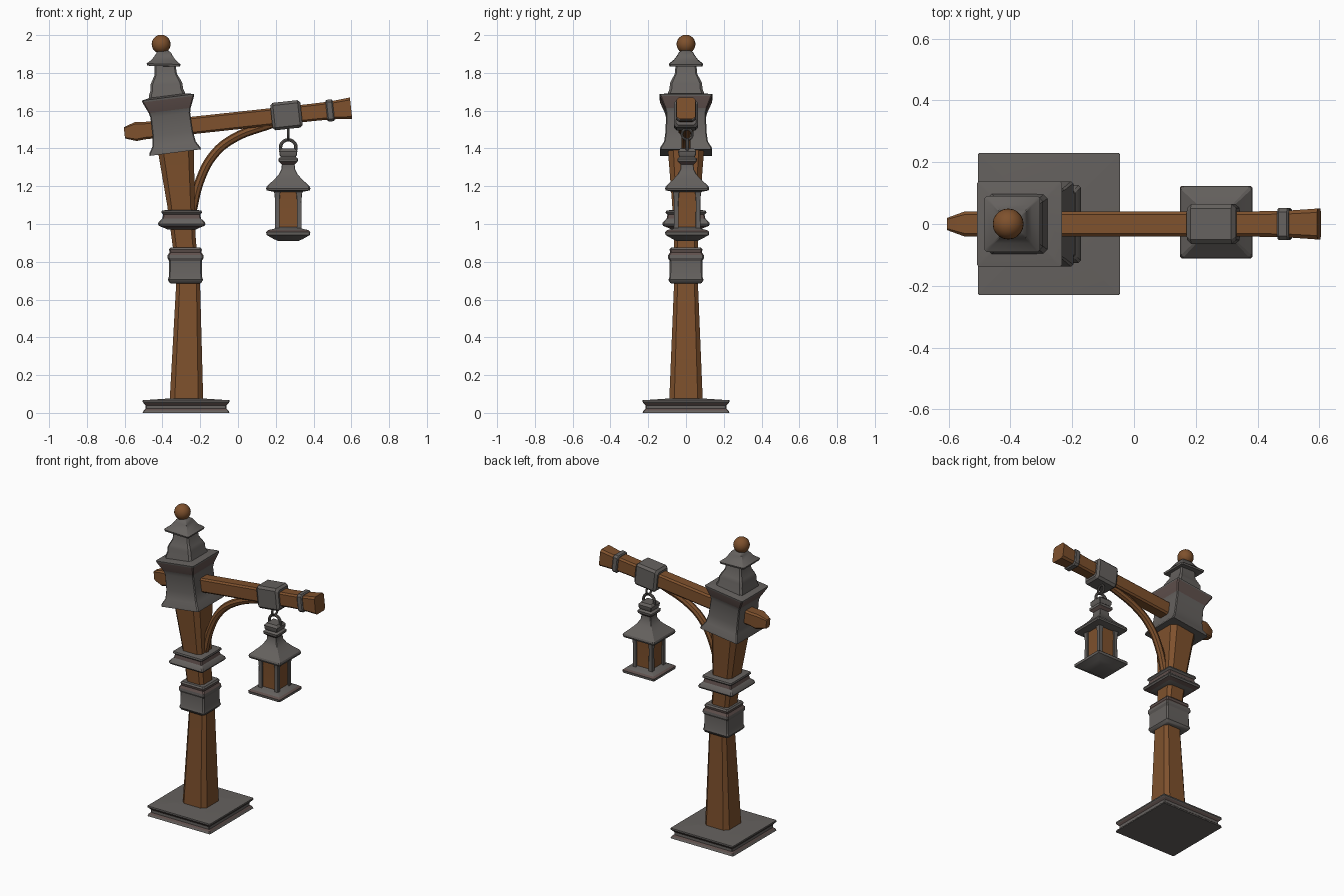
import bpy, bmesh, math
from mathutils import Matrix, Vector

if "Cube" in bpy.data.objects:
    bpy.data.objects.remove(bpy.data.objects["Cube"])


def mat(name, rgb):
    m = bpy.data.materials.new(name)
    m.diffuse_color = (*rgb, 1)
    m.use_nodes = True
    m.node_tree.nodes["Principled BSDF"].inputs["Base Color"].default_value = m.diffuse_color
    return m


WOOD = mat("wood_brown", (0.21, 0.082, 0.026))
IRON = mat("iron_grey", (0.13, 0.12, 0.113))
RUST = mat("rusty_grey", (0.115, 0.08, 0.073))


def finish(ob):
    bpy.ops.object.select_all(action='DESELECT')
    ob.select_set(True)
    bpy.context.view_layer.objects.active = ob
    bpy.ops.object.shade_smooth_by_angle(angle=math.radians(28))


def loft(name, sections, loc, tilt=0, chamfer=0.1, material=IRON, rust=()):
    """Stack of chamfered squares (z, half_x, half_y, centre_x), tilted about y.
    rust lists the bands (by index) that take the rusty colour."""
    bm = bmesh.new()
    rings = []
    for s in sections:
        z, hx = s[0], s[1]
        hy = s[2] if len(s) > 2 else hx
        cx = s[3] if len(s) > 3 else 0
        c = chamfer * min(hx, hy)
        pts = [(hx, -hy + c), (hx, hy - c), (hx - c, hy), (-hx + c, hy),
               (-hx, hy - c), (-hx, -hy + c), (-hx + c, -hy), (hx - c, -hy)]
        rings.append([bm.verts.new((cx + x, y, z)) for x, y in pts])
    for i in range(len(rings) - 1):
        a, b = rings[i], rings[i + 1]
        for k in range(8):
            n = (k + 1) % 8
            f = bm.faces.new((a[k], a[n], b[n], b[k]))
            f.material_index = 1 if i in rust else 0
    bm.faces.new(rings[0][::-1])
    bm.faces.new(rings[-1])
    bmesh.ops.recalc_face_normals(bm, faces=bm.faces)
    me = bpy.data.meshes.new(name)
    bm.to_mesh(me)
    bm.free()
    me.materials.append(material)
    me.materials.append(RUST)
    ob = bpy.data.objects.new(name, me)
    bpy.context.collection.objects.link(ob)
    ob.matrix_world = Matrix.Translation(loc) @ Matrix.Rotation(math.radians(tilt), 4, 'Y')
    finish(ob)
    return ob


def ring(name, loc, rot, major, minor, stretch=1.0):
    bpy.ops.mesh.primitive_torus_add(major_segments=20, minor_segments=8, location=loc,
                                     rotation=rot, major_radius=major, minor_radius=minor)
    ob = bpy.context.object
    ob.name = name
    ob.scale.y = stretch
    ob.data.materials.append(IRON)
    finish(ob)


# Base plate with a hollowed edge
loft("base_plate", [(0, .23), (.012, .225), (.022, .214), (.04, .214), (.052, .225),
                    (.058, .23), (.067, .229), (.075, .11)],
     (-.275, 0, 0), chamfer=.02, rust=(1, 3))

# Leaning wooden post
loft("post", [(.06, .089, .089, -.273), (.69, .063, .063, -.264), (.80, .061, .061, -.274),
              (.93, .064, .064, -.288), (1.10, .073, .073, -.302), (1.42, .098, .098, -.332)],
     (0, 0, 0), chamfer=.3, material=WOOD)

# Iron collars on the post
loft("lower_collar", [(.685, .078), (.69, .085), (.705, .093), (.72, .088), (.805, .087),
                      (.82, .095), (.835, .094), (.85, .084), (.865, .087), (.875, .08)],
     (-.278, 0, 0), chamfer=.08, rust=(6, 7))
loft("upper_collar", [(.972, .078), (.98, .095), (.99, .12), (1.0, .126), (1.01, .122),
                      (1.028, .103), (1.05, .098), (1.06, .108), (1.07, .105), (1.075, .08)],
     (-.298, 0, 0), chamfer=.06, rust=(1, 5))

# Tilted iron head
loft("post_head", [(0, .138), (.012, .136), (.045, .116), (.10, .108), (.20, .106),
                   (.225, .112), (.285, .138), (.295, .139), (.305, .09)],
     (-.333, 0, 1.378), -7.3, chamfer=.05, rust=(5,))

# Bell-shaped spire, cap and ball
loft("spire_bell", [(0, .10), (.03, .095), (.05, .087), (.08, .085), (.10, .076),
                    (.13, .060), (.19, .054)],
     (-.374, 0, 1.66), -3.8, chamfer=.14)
loft("spire_cap", [(0, .052), (.001, .087), (.012, .090), (.035, .062), (.06, .045),
                   (.075, .036), (.085, .02)],
     (-.394, 0, 1.835), 1.5, chamfer=.08)
bpy.ops.mesh.primitive_uv_sphere_add(segments=20, ring_count=12, radius=.05,
                                     location=(-.407, 0, 1.952))
ball = bpy.context.object
ball.name = "finial_ball"
ball.data.materials.append(WOOD)
finish(ball)

# Cross beam: local z runs along the beam, local x is its height
SLOPE = 6.2
ORIGIN = Vector((0, 0, 1.548))


def on_beam(d):
    a = math.radians(SLOPE)
    return ORIGIN + Vector((math.cos(a), 0, math.sin(a))) * d


loft("beam", [(-.605, .03, .02), (-.545, .05, .041), (-.50, .046, .041), (.40, .046, .041),
              (.50, .048, .043), (.602, .057, .05)],
     ORIGIN, 90 - SLOPE, chamfer=.25, material=WOOD)
loft("beam_band", [(-.019, .052, .047), (-.013, .058, .052), (.013, .058, .052),
                   (.019, .052, .047)],
     on_beam(.49), 90 - SLOPE, chamfer=.25)
loft("beam_clamp", [(-.08, .06, .052), (-.066, .073, .064), (.066, .073, .064),
                    (.08, .06, .052)],
     on_beam(.258), 90 - SLOPE, chamfer=.22)

# Curved wooden brace under the beam
cu = bpy.data.curves.new("brace", 'CURVE')
cu.dimensions = '3D'
cu.bevel_depth = .024
cu.bevel_resolution = 2
cu.use_fill_caps = True
sp = cu.splines.new('BEZIER')
path = [(-.245, 1.06), (-.20, 1.235), (-.13, 1.365), (-.03, 1.45), (.19, 1.535)]
sp.bezier_points.add(len(path) - 1)
for p, (x, z) in zip(sp.bezier_points, path):
    p.co = (x, 0, z)
    p.handle_left_type = p.handle_right_type = 'AUTO'
cu.resolution_u = 6
cu.materials.append(WOOD)
brace = bpy.data.objects.new("brace", cu)
bpy.context.collection.objects.link(brace)
bpy.ops.object.select_all(action='DESELECT')
brace.select_set(True)
bpy.context.view_layer.objects.active = brace
bpy.ops.object.convert(target='MESH')
finish(bpy.context.object)

# Hanging rings
LX, LY = .266, .006
ring("hook_ring", (LX, LY, 1.475), (0, math.pi / 2, 0), .028, .007)
ring("lantern_ring", (LX, LY, 1.405), (math.pi / 2, 0, 0), .041, .009)

# Lantern
loft("lantern_base", [(.91, .055), (.922, .08), (.942, .115), (.958, .117), (.968, .105),
                      (.975, .075), (.985, .06)], (LX, LY, 0), chamfer=.04, rust=(3,))
loft("lantern_panes", [(.97, .060), (1.10, .060), (1.19, .066)], (LX, LY, 0),
     chamfer=.05, material=WOOD)
for sx in (-1, 1):
    for sy in (-1, 1):
        loft("lantern_corner_post", [(.97, .013), (1.12, .012), (1.16, .015), (1.19, .022)],
             (LX + sx * .058, LY + sy * .058, 0))
loft("lantern_roof", [(1.17, .075), (1.178, .114), (1.188, .117), (1.20, .113),
                      (1.235, .075), (1.26, .052), (1.29, .036), (1.315, .034),
                      (1.33, .05), (1.345, .052), (1.355, .040), (1.365, .046),
                      (1.385, .048), (1.40, .036)],
     (LX, LY, 0), chamfer=.07, rust=(7,))
